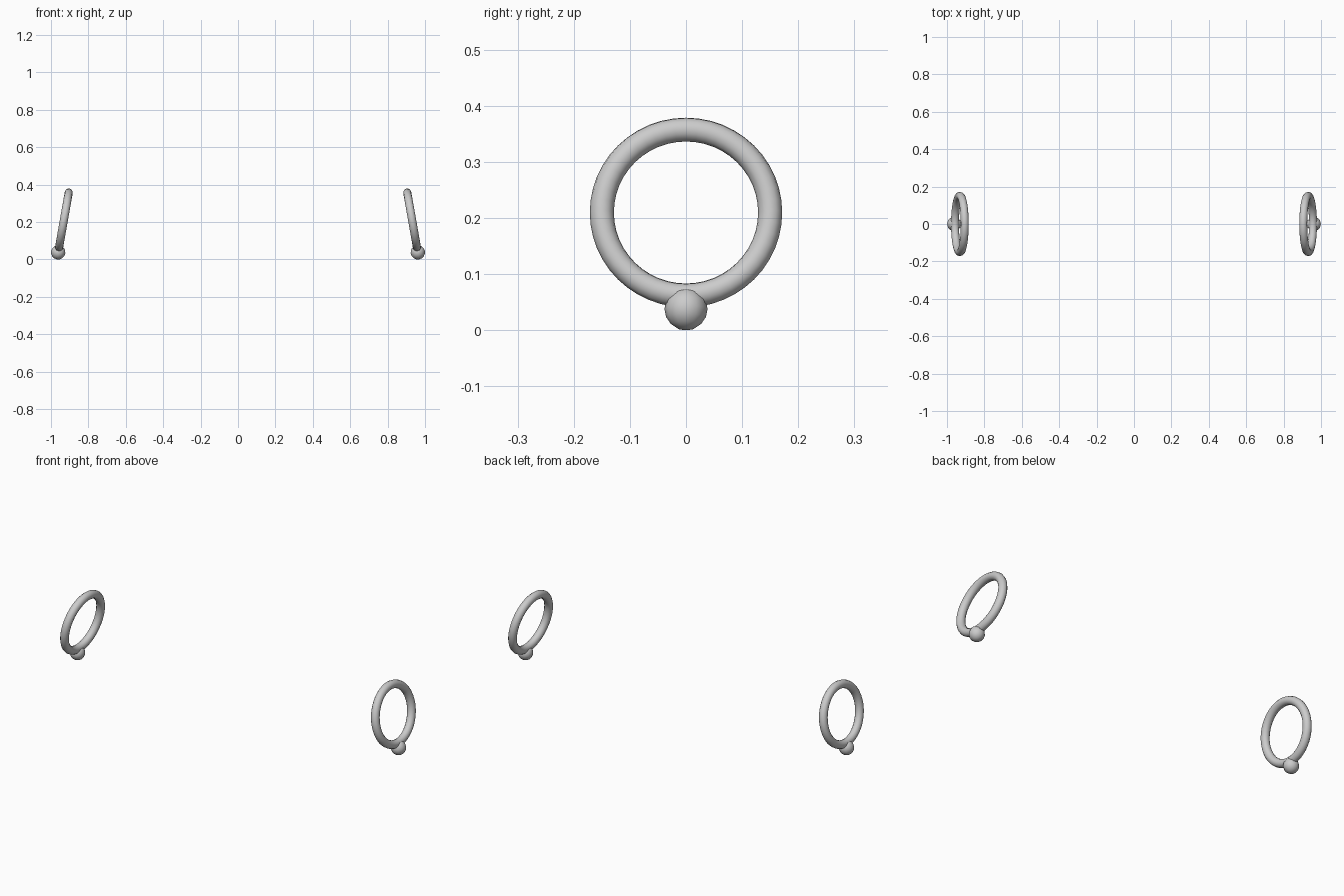
import bpy
from math import radians, sin, cos

if "Cube" in bpy.data.objects:
    bpy.data.objects.remove(bpy.data.objects["Cube"])

TILT = radians(10)
RING_X, RING_Z = 0.931, 0.21
DROP = 0.1745          # ball distance from ring centre


def finish(name):
    ob = bpy.context.object
    ob.name = name
    bpy.ops.object.shade_smooth()


for side, s in (("left", -1), ("right", 1)):
    # hoop: torus facing sideways, its top leaning inward
    bpy.ops.mesh.primitive_torus_add(
        major_radius=0.15, minor_radius=0.0215,
        major_segments=48, minor_segments=12,
        location=(s * RING_X, 0, RING_Z),
        rotation=(0, radians(90) - s * TILT, 0))
    finish(f"{side}_hoop")

    # bead at the bottom of the hoop
    bpy.ops.mesh.primitive_uv_sphere_add(
        segments=12, ring_count=8, radius=0.0384,
        location=(s * (RING_X + DROP * sin(TILT)), 0,
                  RING_Z - DROP * cos(TILT)),
        rotation=(0, -s * TILT, 0))
    finish(f"{side}_bead")
